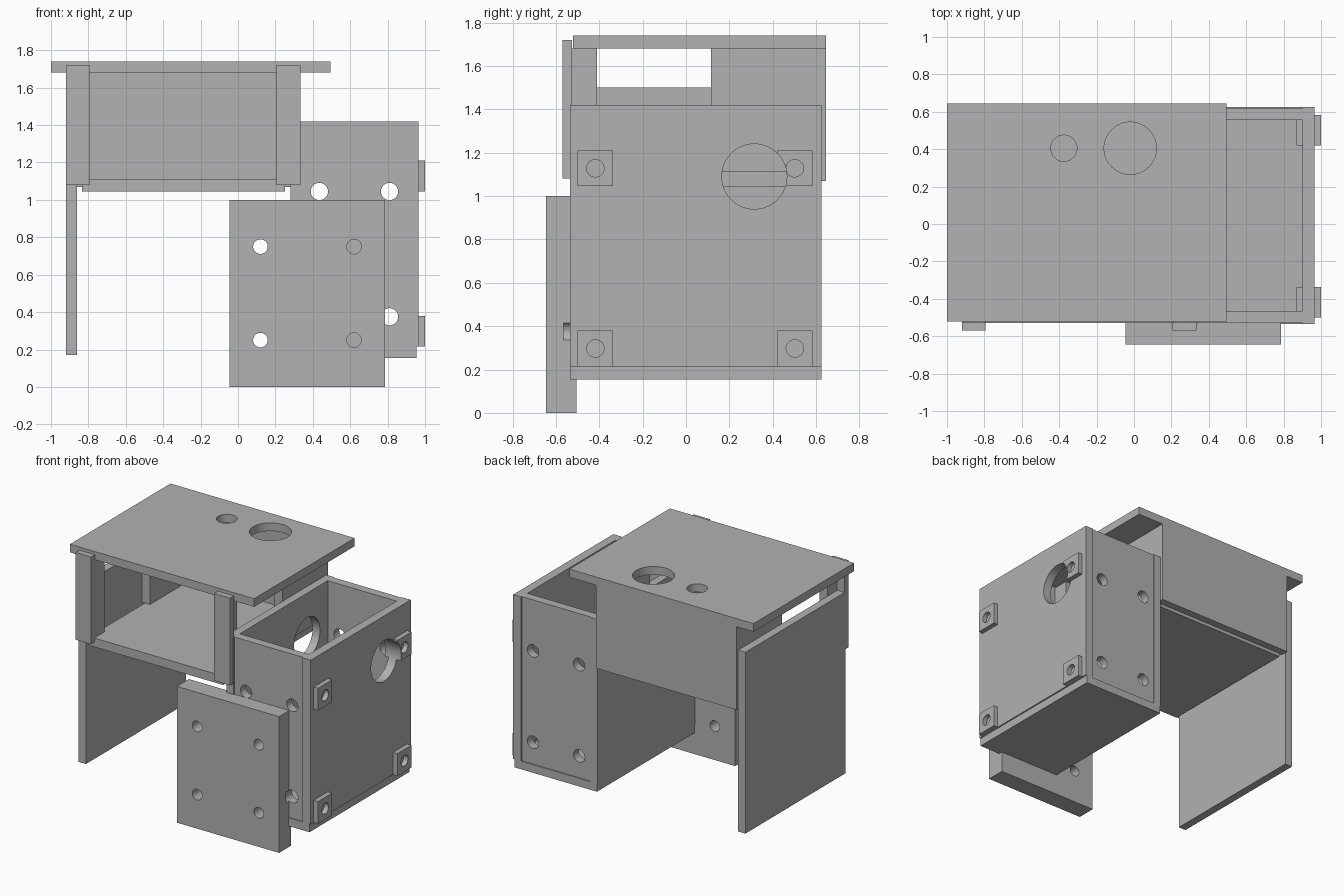
import bpy
from mathutils import Matrix
from math import pi

old = bpy.data.objects.get("Cube")
if old:
    bpy.data.objects.remove(old, do_unlink=True)

# One flat grey for every board
grey = bpy.data.materials.new("plain grey")
grey.use_nodes = True
grey.diffuse_color = (0.445, 0.445, 0.445, 1)
grey.node_tree.nodes["Principled BSDF"].inputs["Base Color"].default_value = grey.diffuse_color


def board(name, x, y, z):
    """Rectangular board given by its (min, max) ranges."""
    spans = (x, y, z)
    bpy.ops.mesh.primitive_cube_add(size=1)
    ob = bpy.context.object
    ob.name = name
    size = [b - a for a, b in spans]
    mid = [(a + b) / 2 for a, b in spans]
    ob.data.transform(Matrix.Translation(mid) @ Matrix.Diagonal((*size, 1)))
    ob.data.materials.append(grey)
    return ob


def drill(ob, axis, centre, radius, depth):
    """Cut a round hole along an axis through the board."""
    rot = {"x": (0, pi / 2, 0), "y": (pi / 2, 0, 0), "z": (0, 0, 0)}[axis]
    bpy.ops.mesh.primitive_cylinder_add(vertices=48, radius=radius, depth=depth,
                                        location=centre, rotation=rot)
    cutter = bpy.context.object
    cutter.hide_render = True
    mod = ob.modifiers.new("hole", "BOOLEAN")
    mod.operation = "DIFFERENCE"
    mod.solver = "EXACT"
    mod.object = cutter
    bpy.context.view_layer.objects.active = ob
    bpy.ops.object.modifier_apply(modifier=mod.name)
    bpy.data.objects.remove(cutter, do_unlink=True)


DEPTH = (-0.535, 0.625)

# Upper open compartment
top = board("top_plate", (-1, 0.495), (-0.52, 0.645), (1.68, 1.74))
drill(top, "z", (-0.375, 0.405, 1.71), 0.07, 0.3)
drill(top, "z", (-0.02, 0.405, 1.71), 0.14, 0.3)
board("shelf_floor", (-0.835, 0.25), (-0.53, 0.59), (1.045, 1.11))
board("shelf_back", (-0.86, 0.28), (0.585, 0.645), (1.07, 1.68))
board("left_leg_panel", (-0.92, -0.86), DEPTH, (0.17, 1.5))

# Corner posts and partial side walls, one set per side
for side, face, core in (("outer", (-0.92, -0.795), (-0.86, -0.795)),
                         ("inner", (0.205, 0.335), (0.21, 0.28))):
    board(side + "_post_face", face, (-0.57, -0.525), (1.08, 1.72))
    board(side + "_post_core", core, (-0.527, -0.41), (1.08, 1.68))
    board(side + "_shelf_wall", core, (0.115, 0.59), (1.11, 1.68))

# Open topped box
port = (0.6, 0.315, 1.09)
WALL = (0.215, 1.42)
for name, x in (("box_inner_wall", (0.28, 0.34)), ("box_outer_wall", (0.9, 0.965))):
    drill(board(name, x, DEPTH, WALL), "x", port, 0.15, 1)
board("box_bottom", (0.285, 0.955), DEPTH, (0.155, 0.215))
screw_spots = [(x, z) for x in (0.435, 0.81) for z in (0.375, 1.045)]
for name, y in (("box_front", (-0.527, -0.465)), ("box_back", (0.555, 0.618))):
    plate = board(name, (0.34, 0.9), y, WALL)
    for x, z in screw_spots:
        drill(plate, "y", (x, sum(y) / 2, z), 0.046, 0.3)

# Mounting blocks set through the outer wall of the box
for y in (-0.418, 0.502):
    for z in (0.297, 1.128):
        block = board("mounting_block", (0.87, 1), (y - 0.082, y + 0.082),
                      (z - 0.082, z + 0.082))
        drill(block, "x", (0.93, y, z), 0.04, 0.4)
        if y > 0 and z > 1:
            drill(block, "x", port, 0.15, 1)

# Thick front door panel, notched where the box screws reach it
door = board("front_door", (-0.045, 0.785), (-0.645, -0.505), (0, 1))
for x in (0.12, 0.62):
    for z in (0.25, 0.75):
        drill(door, "y", (x, -0.575, z), 0.039, 0.4)
for x, z in screw_spots:
    if z < 1:
        drill(door, "y", (x, -0.515, z), 0.046, 0.1)
